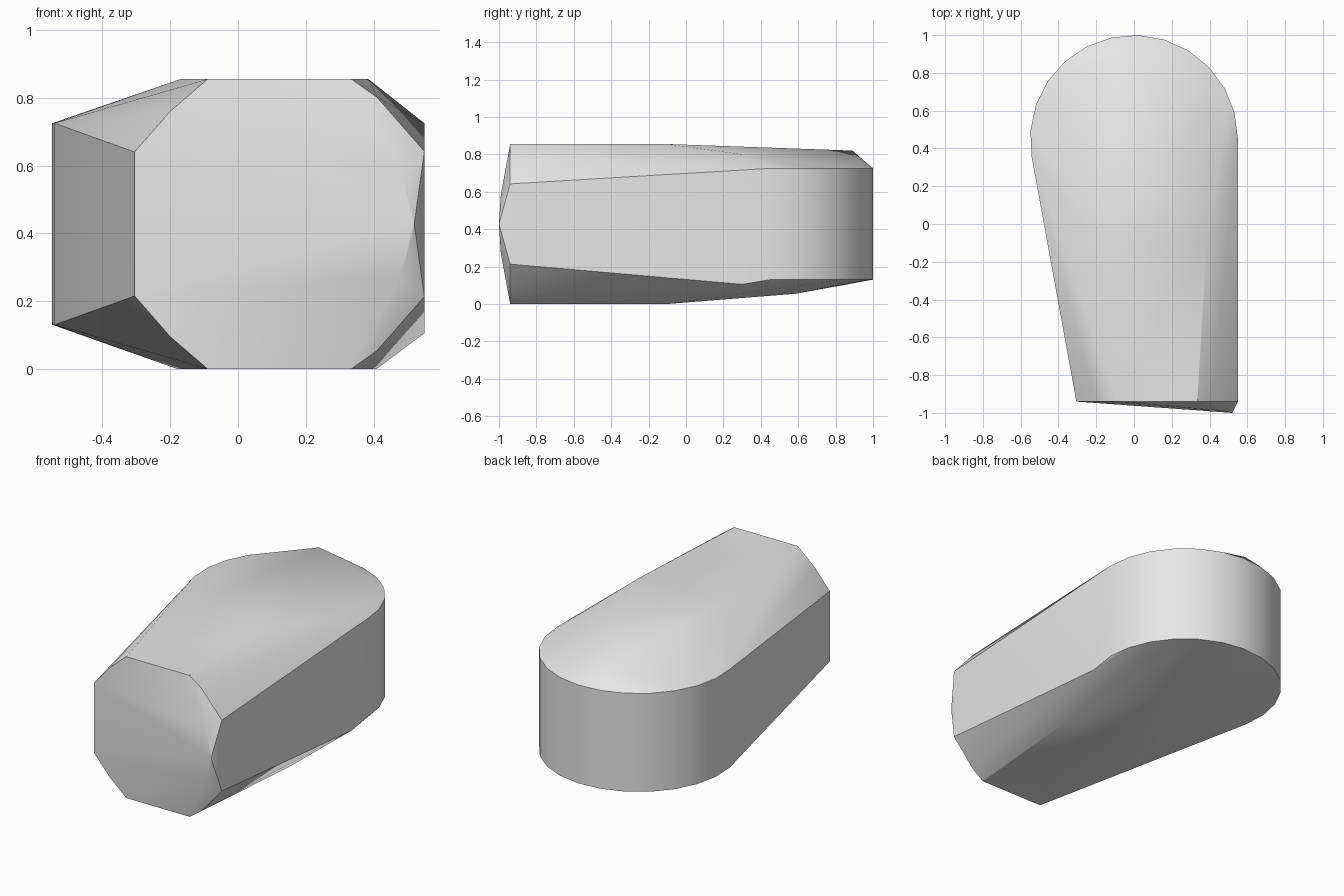
import bpy
import bmesh
from math import cos, sin, pi, radians

cube = bpy.data.objects.get("Cube")
if cube:
    bpy.data.objects.remove(cube, do_unlink=True)

HEIGHT = 0.855
FRONT = -0.94
RADIUS = 0.55
REAR_CENTRE = 0.45
ARC_STEPS = 13

grey = bpy.data.materials.new("light grey")
grey.use_nodes = True
colour = (0.8, 0.8, 0.8, 1)
grey.diffuse_color = colour
grey.node_tree.nodes["Principled BSDF"].inputs["Base Color"].default_value = colour


def mirrored(points):
    """Repeat points about the mid-height plane."""
    return points + [(x, y, HEIGHT - z) for x, y, z in points]


# chamfered front outline
outline = [(-0.305, 0.215), (-0.2, 0.095), (-0.09, 0),
           (0.335, 0), (0.41, 0.053), (0.55, 0.213)]
points = mirrored([(x, FRONT, z) for x, z in outline])

# shallow bulge on the front face
points += mirrored([(0.48, -0.99, 0.27)]) + [(0.52, -1, HEIGHT / 2)]

# rounded rear wall
for i in range(ARC_STEPS + 1):
    a = radians(190) * i / ARC_STEPS
    points += mirrored([(RADIUS * cos(a), REAR_CENTRE + RADIUS * sin(a), 0.13)])

# crowned top
points += [(-0.17, -0.1, HEIGHT), (0.385, -0.1, HEIGHT),
           (0.45, 0.3, 0.8), (-0.08, 0.89, 0.82)]

# tapering underside
points += [(-0.18, -0.1, 0), (0.41, -0.1, 0),
           (0.55, 0.3, 0.105), (0, 0.59, 0.055)]

# solid skin around all sections
bm = bmesh.new()
for p in points:
    bm.verts.new(p)
bmesh.ops.convex_hull(bm, input=bm.verts[:])
loose = [v for v in bm.verts if not v.link_faces]
bmesh.ops.delete(bm, geom=loose, context='VERTS')
bmesh.ops.dissolve_limit(bm, angle_limit=pi / 360, verts=bm.verts[:], edges=bm.edges[:])
bmesh.ops.recalc_face_normals(bm, faces=bm.faces[:])

mesh = bpy.data.meshes.new("rounded_block")
bm.to_mesh(mesh)
bm.free()
mesh.materials.append(grey)
block = bpy.data.objects.new("rounded_block", mesh)
bpy.context.collection.objects.link(block)

bpy.ops.object.select_all(action='DESELECT')
block.select_set(True)
bpy.context.view_layer.objects.active = block
bpy.ops.object.shade_smooth_by_angle(angle=radians(30))
